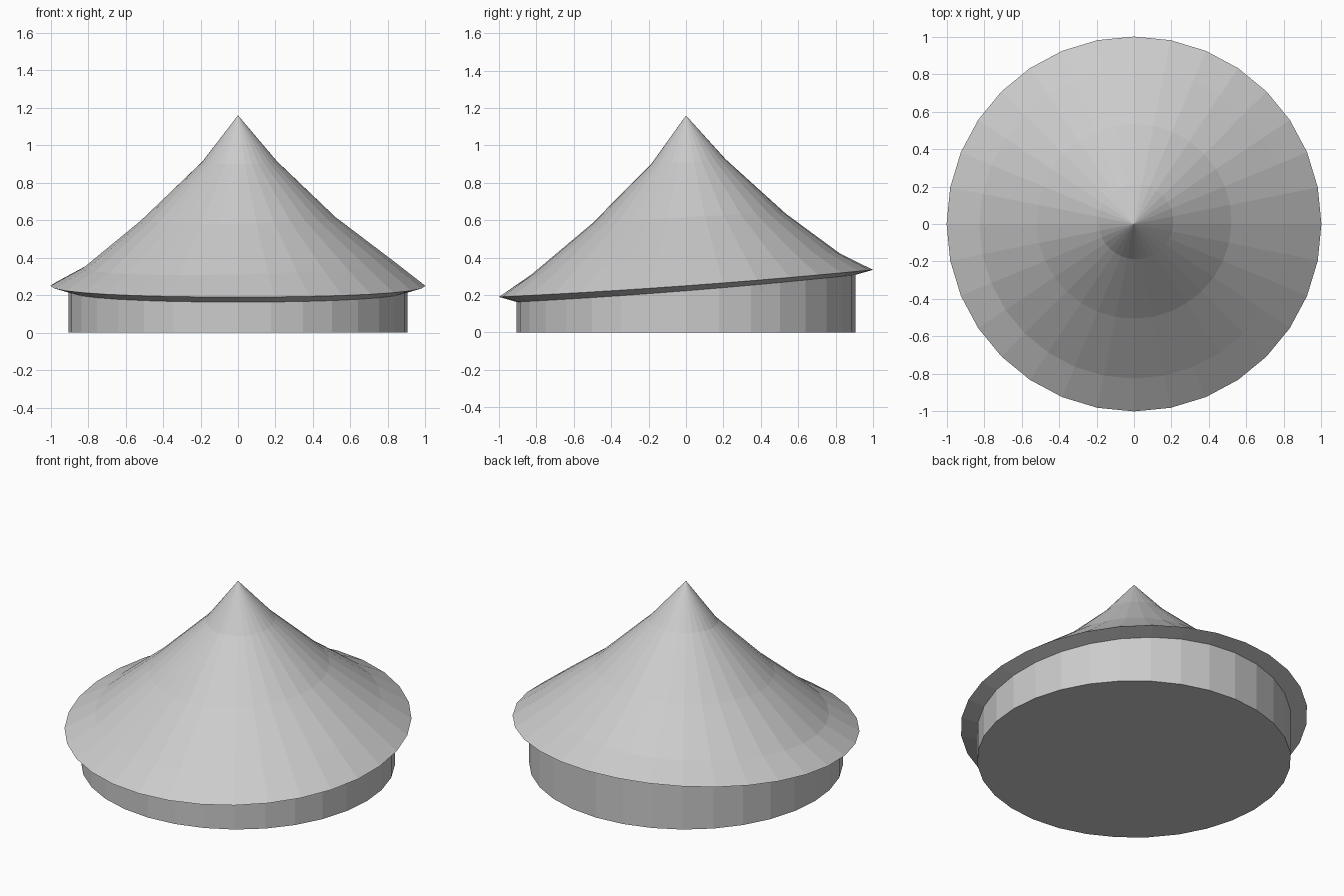
import bpy, bmesh
from math import cos, sin, pi

if "Cube" in bpy.data.objects:
    bpy.data.objects.remove(bpy.data.objects["Cube"])

N = 32


def ring(bm, radius, height):
    """One loop of verts; radius and height are functions of (cos, sin)."""
    verts = []
    for i in range(N):
        c, s = cos(2 * pi * i / N), sin(2 * pi * i / N)
        r = radius(c, s)
        verts.append(bm.verts.new((r * c, r * s, height(c, s))))
    return verts


def bridge(bm, low, high):
    for i in range(N):
        j = (i + 1) % N
        bm.faces.new((low[i], low[j], high[j], high[i]))


def finish(bm, name):
    bmesh.ops.recalc_face_normals(bm, faces=bm.faces)
    mesh = bpy.data.meshes.new(name)
    bm.to_mesh(mesh)
    bm.free()
    obj = bpy.data.objects.new(name, mesh)
    bpy.context.collection.objects.link(obj)


def rim_z(c, s):
    return 0.25 + 0.0725 * s + 0.0125 * s * s


def soffit_z(c, s):
    return rim_z(c, s) - 0.027


# Roof: tilted eave rising through uneven rings to a point
bm = bmesh.new()
rings = [
    ring(bm, lambda c, s: 0.905, soffit_z),
    ring(bm, lambda c, s: 1.0, rim_z),
    ring(bm, lambda c, s: 0.825, lambda c, s: 0.366 + 0.055 * s + 0.02 * c),
    ring(bm, lambda c, s: 0.52 + 0.015 * s, lambda c, s: 0.607 + 0.027 * s + 0.01 * c),
    ring(bm, lambda c, s: 0.2 + 0.012 * s + 0.01 * c, lambda c, s: 0.912 + 0.014 * s),
]
for low, high in zip(rings, rings[1:]):
    bridge(bm, low, high)
tip = bm.verts.new((0, 0, 1.16))
for i in range(N):
    bm.faces.new((rings[-1][i], rings[-1][(i + 1) % N], tip))
finish(bm, "roof")

# Wall: low drum with a closed floor, cut to follow the eave
bm = bmesh.new()
foot = ring(bm, lambda c, s: 0.905, lambda c, s: 0.0)
top = ring(bm, lambda c, s: 0.905, soffit_z)
bridge(bm, foot, top)
bm.faces.new(foot[::-1])
finish(bm, "wall")
